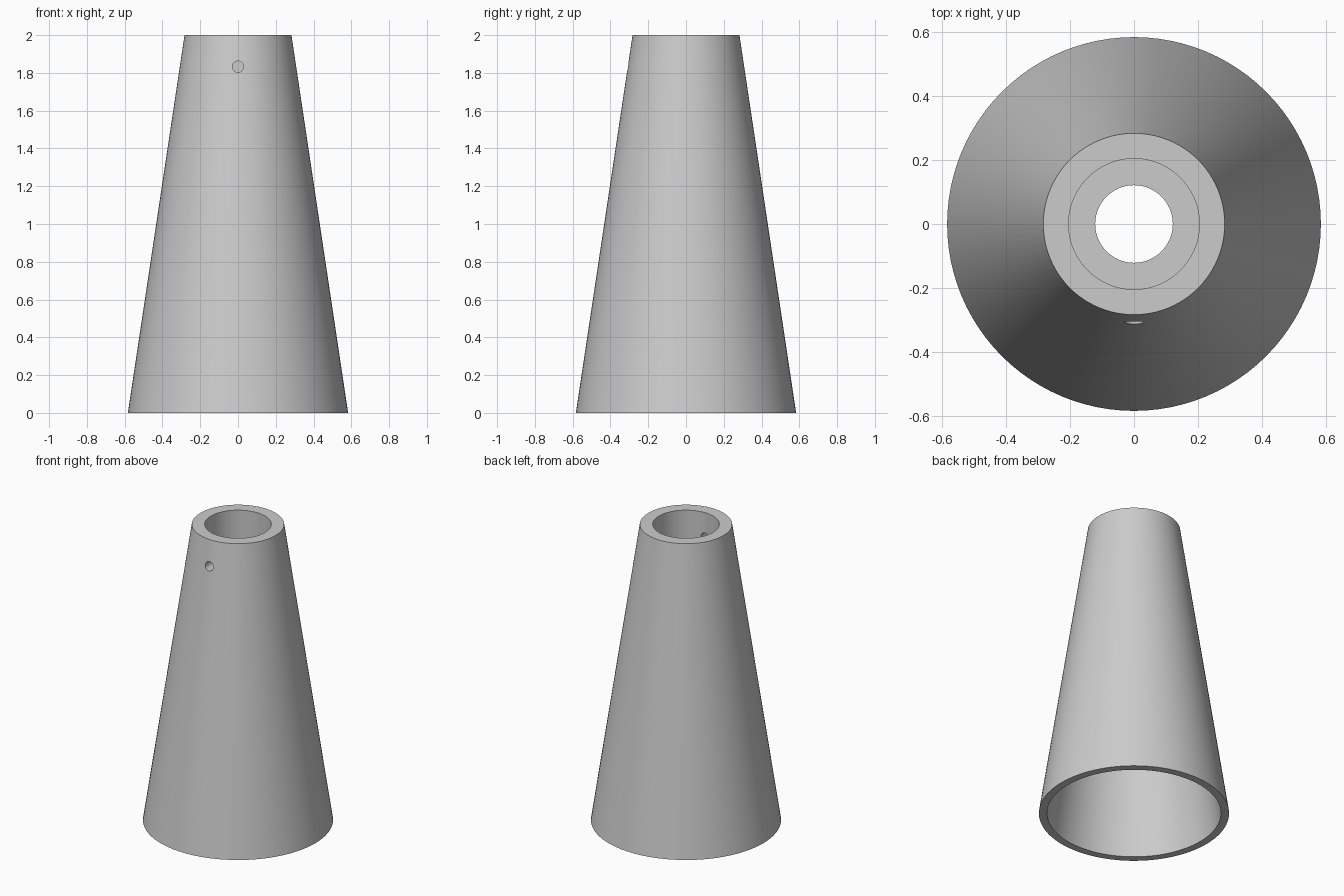
import bpy
import bmesh
import math
from mathutils import Matrix

SEGMENTS = 96

cube = bpy.data.objects.get("Cube")
if cube:
    bpy.data.objects.remove(cube, do_unlink=True)


def flat_material(name, colour):
    mat = bpy.data.materials.new(name)
    mat.use_nodes = True
    mat.diffuse_color = colour
    mat.node_tree.nodes["Principled BSDF"].inputs["Base Color"].default_value = colour
    return mat


def add_object(name, bm):
    bmesh.ops.recalc_face_normals(bm, faces=bm.faces)
    mesh = bpy.data.meshes.new(name)
    bm.to_mesh(mesh)
    bm.free()
    obj = bpy.data.objects.new(name, mesh)
    bpy.context.collection.objects.link(obj)
    return obj


# Closed wall section (radius, height), revolved about z
section = [
    (0.583, 0), (0.283, 2),          # outer taper
    (0.204, 2), (0.204, 1.333),      # top socket
    (0.121, 1.333), (0.121, 1.265),  # inner shoulder
    (0.343, 1.265), (0.533, 0),      # hollow underside
]
bm = bmesh.new()
rings = []
for i in range(SEGMENTS):
    a = math.tau * i / SEGMENTS
    rings.append([bm.verts.new((r * math.cos(a), r * math.sin(a), z)) for r, z in section])
for i, ring in enumerate(rings):
    following = rings[(i + 1) % SEGMENTS]
    for j in range(len(section)):
        k = (j + 1) % len(section)
        bm.faces.new((ring[j], following[j], following[k], ring[k]))
body = add_object("tapered_hollow_body", bm)
body.data.materials.append(flat_material("light grey", (0.6, 0.6, 0.6, 1)))

# Small screw hole through the front wall of the socket
bm = bmesh.new()
bmesh.ops.create_cone(
    bm, cap_ends=True, segments=32, radius1=0.03, radius2=0.03, depth=0.3,
    matrix=Matrix.Translation((0, -0.25, 1.833)) @ Matrix.Rotation(math.pi / 2, 4, "X"))
cutter = add_object("screw_hole_cutter", bm)
cutter.hide_render = True

cut = body.modifiers.new("screw_hole", "BOOLEAN")
cut.operation = "DIFFERENCE"
cut.solver = "EXACT"
cut.object = cutter

bpy.ops.object.select_all(action="DESELECT")
body.select_set(True)
bpy.context.view_layer.objects.active = body
bpy.ops.object.modifier_apply(modifier=cut.name)
bpy.data.objects.remove(cutter, do_unlink=True)
bpy.ops.object.shade_smooth_by_angle(angle=math.radians(30))
